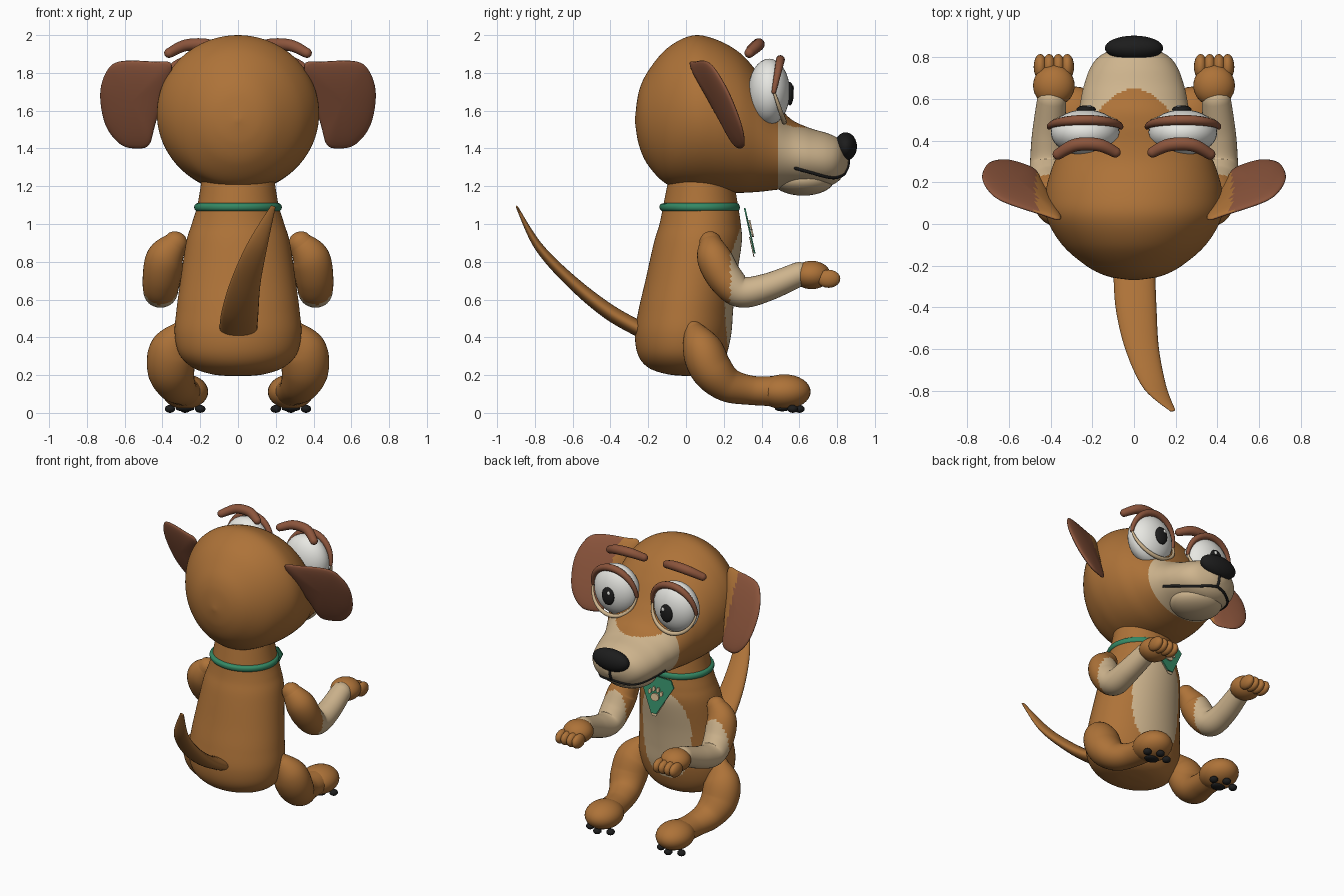
import bpy, bmesh, math
from mathutils import Vector

cube = bpy.data.objects.get("Cube")
if cube:
    bpy.data.objects.remove(cube)


def material(name, rgb):
    m = bpy.data.materials.new(name)
    m.use_nodes = True
    m.diffuse_color = (*rgb, 1)
    bsdf = next(n for n in m.node_tree.nodes if n.type == 'BSDF_PRINCIPLED')
    bsdf.inputs["Base Color"].default_value = (*rgb, 1)
    bsdf.inputs["Roughness"].default_value = 0.6
    return m


FUR = material("brown fur", (0.42, 0.17, 0.04))
TAN = material("cream fur", (0.62, 0.46, 0.27))
DARK = material("dark brown", (0.26, 0.09, 0.045))
WHITE = material("eye white", (0.8, 0.8, 0.76))
BLACK = material("black", (0.012, 0.012, 0.012))
GREEN = material("green cloth", (0.035, 0.25, 0.13))


def finish(name, bm, mats, rule=None, mirror=False, smooth=True):
    """Turn a bmesh into an object; rule(centre, normal) picks the second colour."""
    bmesh.ops.recalc_face_normals(bm, faces=bm.faces)
    bm.normal_update()
    for f in bm.faces:
        f.smooth = smooth
        if rule and rule(f.calc_center_median(), f.normal):
            f.material_index = 1
    me = bpy.data.meshes.new(name)
    bm.to_mesh(me)
    bm.free()
    for m in mats:
        me.materials.append(m)
    ob = bpy.data.objects.new(name, me)
    bpy.context.collection.objects.link(ob)
    if mirror:
        ob.modifiers.new("mirror", 'MIRROR').use_mirror_merge = False
    return ob


def spline(pts, n, closed=False):
    """Smooth curve through tuples of any length."""
    k, out = len(pts), []
    for i in range(k if closed else k - 1):
        ids = [(j % k) if closed else min(max(j, 0), k - 1) for j in range(i - 1, i + 3)]
        a, b, c, d = (pts[j] for j in ids)
        for s in range(n):
            t = s / n
            out.append(tuple(q + t / 2 * (r - p + t * (2 * p - 5 * q + 4 * r - w + t * (3 * (q - r) + w - p)))
                             for p, q, r, w in zip(a, b, c, d)))
    return out if closed else out + [tuple(pts[-1])]


def skin(bm, rings):
    """Bridge rings of points and close both ends."""
    vs = [[bm.verts.new(p) for p in r] for r in rings]
    n = len(vs[0])
    for a, b in zip(vs, vs[1:]):
        for i in range(n):
            bm.faces.new((a[i], a[(i + 1) % n], b[(i + 1) % n], b[i]))
    bm.faces.new(vs[0])
    bm.faces.new(vs[-1])


def loft(rows, axis, steps=6, seg=64):
    """Rows are position, low, high, half width; ellipses stacked on y or z."""
    bm, rings = bmesh.new(), []
    for p, lo, hi, w in spline(rows, steps):
        ring = []
        for i in range(seg):
            a = math.tau * i / seg
            x, o = w * math.cos(a), (lo + hi) / 2 + (hi - lo) / 2 * math.sin(a)
            ring.append((x, p, o) if axis == 'Y' else (x, o, p))
        rings.append(ring)
    skin(bm, rings)
    return bm


def tube(bm, pts, flat=1.0, steps=8, seg=24, side=Vector((1, 0, 0))):
    """Tapered tube through x, y, z, radius points, with rounded ends."""
    path = spline(pts, steps)
    ps = [Vector(p[:3]) for p in path]
    rings = []
    for i, p in enumerate(ps):
        t = (ps[min(i + 1, len(ps) - 1)] - ps[max(i - 1, 0)]).normalized()
        s = (side - t * side.dot(t)).normalized()
        n = t.cross(s) * flat
        r = path[i][3]
        caps = [(0, 1)]
        if i in (0, len(ps) - 1):
            caps = [(math.sin(k), math.cos(k)) for k in (0, 0.4, 0.8, 1.2, 1.5)]
            caps = [(-o, c) for o, c in reversed(caps)] if i == 0 else caps
        for off, sc in caps:
            rings.append([p + t * off * r * flat + (s * math.cos(a) + n * math.sin(a)) * r * sc
                          for a in (math.tau * j / seg for j in range(seg))])
    skin(bm, rings)
    return bm


def ball(bm, centre, radii, seg=32):
    new = bmesh.ops.create_uvsphere(bm, u_segments=seg, v_segments=seg // 2, radius=1)["verts"]
    for v in new:
        v.co = Vector(centre) + Vector(a * b for a, b in zip(v.co, radii))
    return bm


# Head with tapering muzzle
def muzzle(c, n):
    tongue = 0.16 * max(0, 1 - (c.x / 0.21) ** 2) if c.z > 1.38 else 0
    return c.y > 0.49 + tongue


head = finish("head", loft([
    (-.27, 1.54, 1.56, .01), (-.25, 1.42, 1.70, .13), (-.2, 1.31, 1.81, .23), (-.1, 1.21, 1.93, .345),
    (.03, 1.18, 1.997, .42), (.15, 1.17, 1.98, .425), (.28, 1.165, 1.91, .39), (.38, 1.17, 1.80, .34),
    (.47, 1.18, 1.66, .295), (.55, 1.19, 1.56, .265), (.65, 1.195, 1.51, .245), (.75, 1.2, 1.48, .21),
    (.81, 1.23, 1.45, .16), (.85, 1.29, 1.40, .07), (.86, 1.33, 1.36, .01)], 'Y', 10, 128),
    [FUR, TAN], muzzle)
finish("lower_jaw", ball(bmesh.new(), (0, .62, 1.235), (.175, .165, .085)), [TAN])
nose = ball(bmesh.new(), (0, .845, 1.41), (.14, .06, .075))
finish("nose", nose, [BLACK])

# Mouth line laid on the muzzle
bpy.context.view_layer.update()


def on_head(pts, r):
    return [(*head.closest_point_on_mesh(Vector(p))[1], r) for p in spline(pts, 6)]


mouth = tube(bmesh.new(), on_head([(.23, .58, 1.30), (.22, .66, 1.265), (.16, .76, 1.24), (.07, .83, 1.25),
                                   (0, .85, 1.26)], .009), steps=1, seg=8, side=Vector((0, 0, 1)))
tube(mouth, on_head([(0, .85, 1.26), (0, .87, 1.3), (0, .88, 1.36)], .009), steps=1, seg=8)
finish("mouth_line", mouth, [BLACK], mirror=True)

# Eyes, lids and brows
EX, EY, EZ = .235, .44, 1.70
finish("eyeballs", ball(bmesh.new(), (EX, EY, EZ), (.165, .11, .175)), [WHITE], mirror=True)
finish("pupils", ball(bmesh.new(), (EX - .005, EY + .11, EZ - .01), (.047, .02, .062)), [BLACK], mirror=True)
finish("eye_glints", ball(bmesh.new(), (EX - .02, EY + .126, EZ + .02), (.012, .006, .014), 12), [WHITE], mirror=True)


def lid(name, mat, up, fwd, r):
    arc = []
    for i in range(21):
        a = math.pi * i / 20
        arc.append((EX + .172 * math.cos(a), EY + .025 + fwd * math.sin(a), EZ + up * math.sin(a),
                    r * (.5 + .5 * math.sin(a))))
    finish(name, tube(bmesh.new(), arc, steps=1, seg=12, side=Vector((0, 1, 0))), [mat], mirror=True)


lid("upper_lids", DARK, .17, .035, .024)
lid("lower_lids", TAN, -.16, .055, .014)
finish("eyebrows", tube(bmesh.new(), [(.09, .345, 1.925, .026), (.17, .38, 1.95, .031), (.28, .38, 1.945, .031),
                                      (.365, .335, 1.905, .026)], side=Vector((0, 0, 1))), [DARK], mirror=True)

# Ears: pillowed leaf outline on a slanted plane
outline = spline([(.35, 1.84), (.45, 1.86), (.63, 1.86), (.70, 1.80), (.73, 1.68), (.70, 1.52), (.62, 1.42),
                  (.53, 1.4), (.47, 1.42), (.44, 1.52), (.40, 1.66)], 5, True)
rings = []
for i in range(17):
    a = math.pi * (i + .3) / 16.6
    s, off = math.sin(a), -.035 * math.cos(a)
    ring = []
    for x, z in outline:
        px, pz = .56 + (x - .56) * s, 1.65 + (z - 1.65) * s
        ring.append((px, .02 + .45 * (1.86 - pz) + .34 * (px - .36) + off, pz))
    rings.append(ring)
ear = bmesh.new()
skin(ear, rings)
finish("ears", ear, [DARK, FUR], lambda c, n: n.y > .2 and c.x < .47, mirror=True)

# Body with cream belly
finish("body", loft([
    (.195, .0, .04, .05), (.205, -.1, .12, .14), (.24, -.2, .18, .24), (.31, -.255, .215, .31),
    (.42, -.27, .24, .335), (.55, -.25, .25, .325), (.7, -.215, .265, .305), (.9, -.17, .295, .275),
    (1.0, -.14, .29, .245), (1.1, -.12, .275, .215), (1.25, -.09, .25, .19)], 'Z', 10, 128),
    [FUR, TAN], lambda c, n: c.y > 0 and abs(c.x / .19) ** 2.5 + abs((c.z - .66) / .32) ** 2.5 < 1)

# Collar, neckerchief and its paw badge
finish("collar", loft([(1.065, -.12, .275, .215), (1.075, -.135, .283, .228), (1.09, -.14, .285, .232),
                       (1.105, -.135, .28, .226), (1.112, -.11, .27, .21)], 'Z', 3), [GREEN])


def plate(bm, pts, lift, thick=.009):
    """Thin plate on the sloping plane of the neckerchief."""
    skin(bm, [[(x, .305 + .22 * (1.09 - z) + lift + d, z) for x, z in pts] for d in (0, thick)])
    return bm


def disc(x, z, rx, rz):
    return [(x + rx * math.cos(math.tau * i / 20), z + rz * math.sin(math.tau * i / 20)) for i in range(20)]


kerchief = [(-.1, 1.085), (.1, 1.085), (.13, 1.04), (.02, .845), (-.02, .845), (-.13, 1.04)]
finish("neckerchief", plate(bmesh.new(), kerchief, 0), [GREEN], smooth=False)
finish("neckerchief_trim", plate(bmesh.new(), [(-.07, .93), (.07, .93), (.015, .825), (-.015, .825)], -.006, .005),
       [TAN], smooth=False)
badge = plate(bmesh.new(), disc(0, .955, .032, .025), .011)
for x, z in ((-.045, .985), (-.017, 1.005), (.017, 1.005), (.045, .985)):
    plate(badge, disc(x, z, .012, .016), .011)
finish("paw_badge", badge, [TAN], smooth=False)

# Arms and hands
finish("arms", tube(bmesh.new(), [
    (.33, .13, .90, .065), (.385, .15, .82, .1), (.405, .21, .71, .1), (.41, .295, .64, .09),
    (.41, .43, .665, .08), (.395, .6, .735, .07)], .92, 12, 32), [FUR, TAN], lambda c, n: c.y > .235, mirror=True)
hands = ball(bmesh.new(), (.385, .665, .73), (.1, .1, .075))
for x in (.32, .363, .408, .45):
    ball(hands, (x, .755, .71), (.032, .062, .048), 20)
finish("hands", hands, [FUR], mirror=True)

# Legs, feet and pads
legs = tube(bmesh.new(), [
    (.29, .04, .44, .06), (.345, .085, .34, .12), (.355, .135, .23, .125), (.33, .22, .15, .105),
    (.3, .34, .12, .088), (.285, .46, .115, .09)], .88, 10, 32)
ball(legs, (.28, .52, .112), (.122, .14, .092))
finish("legs", legs, [FUR], mirror=True)
pads = ball(bmesh.new(), (.28, .51, .022), (.05, .04, .014), 16)
for x, y in ((.2, .565), (.28, .6), (.36, .565)):
    ball(pads, (x, y, .021), (.028, .028, .021), 16)
finish("foot_pads", pads, [BLACK], mirror=True)

# Tail
finish("tail", tube(bmesh.new(), [
    (0, -.2, .42, .1), (.01, -.4, .53, .098), (.04, -.6, .69, .08), (.1, -.78, .88, .055),
    (.185, -.895, 1.09, .014)], .42, 12), [FUR])
